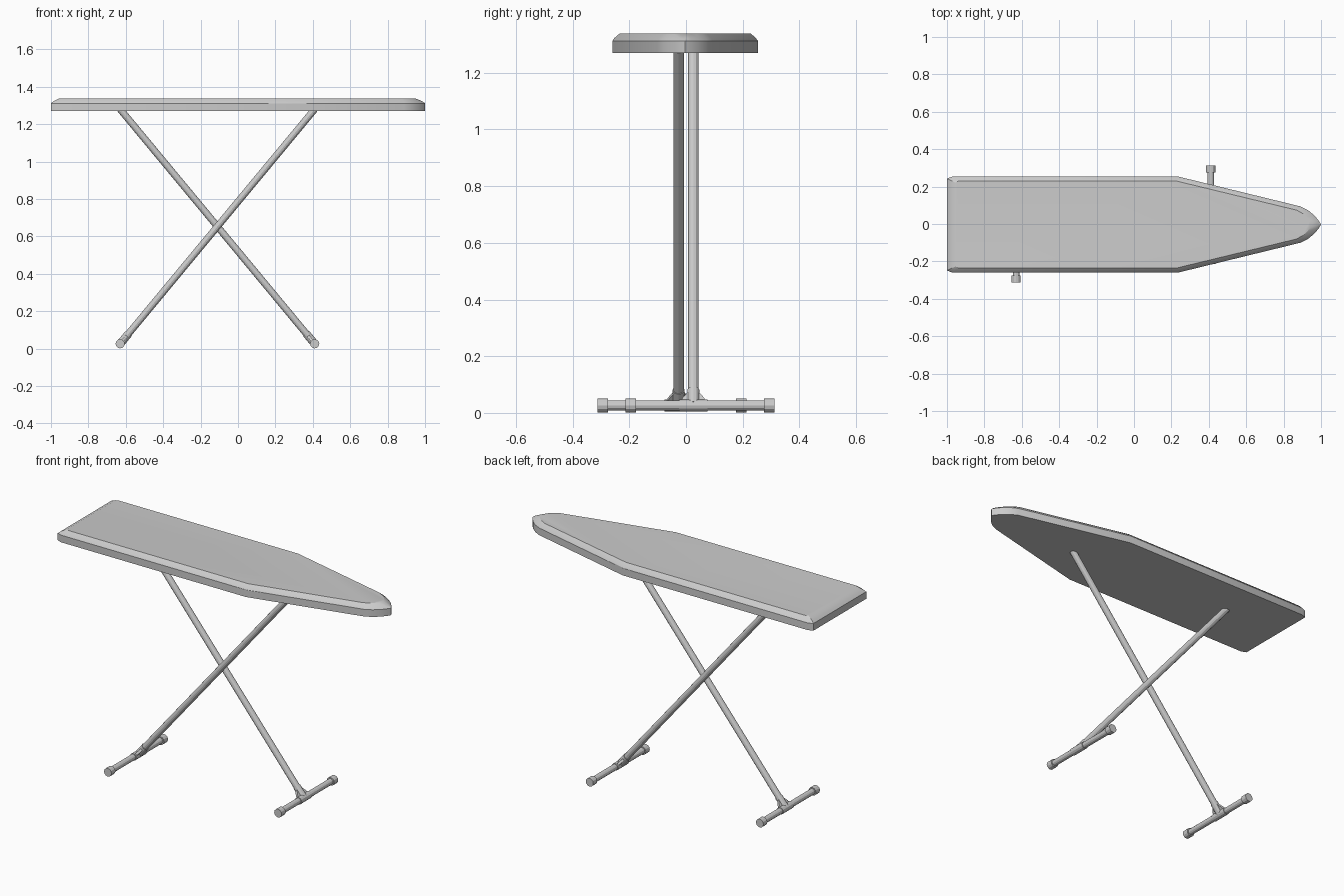
import bpy
import bmesh
from mathutils import Vector, Matrix

cube = bpy.data.objects.get("Cube")
if cube:
    bpy.data.objects.remove(cube, do_unlink=True)

GREY = (0.6, 0.6, 0.6, 1)
mat = bpy.data.materials.new("light grey")
mat.use_nodes = True
mat.diffuse_color = GREY
mat.node_tree.nodes["Principled BSDF"].inputs["Base Color"].default_value = GREY


def add_object(name, bm):
    bmesh.ops.recalc_face_normals(bm, faces=bm.faces)
    mesh = bpy.data.meshes.new(name)
    bm.to_mesh(mesh)
    bm.free()
    mesh.materials.append(mat)
    obj = bpy.data.objects.new(name, mesh)
    bpy.context.collection.objects.link(obj)
    bpy.ops.object.select_all(action='DESELECT')
    obj.select_set(True)
    bpy.context.view_layer.objects.active = obj
    bpy.ops.object.shade_smooth_by_angle(angle=0.5)
    return obj


def loft(name, rings):
    """Join closed rings of points and cap both ends."""
    bm = bmesh.new()
    loops = [[bm.verts.new(p) for p in ring] for ring in rings]
    for low, high in zip(loops, loops[1:]):
        for i in range(len(low)):
            j = (i + 1) % len(low)
            bm.faces.new((low[i], low[j], high[j], high[i]))
    bm.faces.new(loops[0])
    bm.faces.new(loops[-1])
    return add_object(name, bm)


def tube(name, start, end, radius, sides=12):
    a, b = Vector(start), Vector(end)
    turn = (b - a).to_track_quat('Z', 'Y').to_matrix().to_4x4()
    bm = bmesh.new()
    bmesh.ops.create_cone(bm, cap_ends=True, segments=sides, radius1=radius, radius2=radius,
                          depth=(b - a).length,
                          matrix=Matrix.Translation((a + b) / 2) @ turn)
    return add_object(name, bm)


# Board: half outlines from the square tail to the rounded nose, mirrored across y
MID_Y = -0.003
outer = [(-1, 0.246), (-0.97, 0.257), (0.235, 0.257), (0.89, 0.097),
         (0.93, 0.077), (0.965, 0.048), (0.988, 0.02), (1, 0)]
inner = [(-0.955, 0.224), (-0.94, 0.232), (0.23, 0.232), (0.87, 0.077),
         (0.9, 0.06), (0.925, 0.04), (0.94, 0.018), (0.948, 0)]


def ring(half, z):
    pts = half + [(x, -y) for x, y in reversed(half[:-1])]
    return [(x, y + MID_Y, z) for x, y in pts]


shoulder = [(a[0] * 0.7 + b[0] * 0.3, a[1] * 0.7 + b[1] * 0.3) for a, b in zip(outer, inner)]
loft("board", [ring(outer, 1.27), ring(outer, 1.312), ring(shoulder, 1.323), ring(inner, 1.338)])

# Two crossed legs, each the half-turn of the other, with a foot bar below
CENTRE_X, REACH, FOOT_Z = -0.11, 0.52, 0.026
for s, side in ((1, "nose"), (-1, "tail")):
    foot_x, leg_y, foot_y = CENTRE_X + s * REACH, s * 0.026, s * 0.049
    bottom = Vector((foot_x, leg_y, FOOT_Z))
    top = Vector((CENTRE_X - s * REACH, leg_y, 1.28))
    along = (top - bottom).normalized()
    tube(side + "_leg", bottom, top, 0.0185)

    # Foot bar with a sleeve in the middle and a cap on each end
    tube(side + "_foot_bar", (foot_x, foot_y - 0.25, FOOT_Z), (foot_x, foot_y + 0.25, FOOT_Z), 0.0175)
    tube(side + "_foot_sleeve", (foot_x, leg_y - 0.05, FOOT_Z), (foot_x, leg_y + 0.05, FOOT_Z), 0.021)
    for e, end in ((1, "back"), (-1, "front")):
        tube(f"{side}_{end}_cap", (foot_x, foot_y + e * 0.226, FOOT_Z),
             (foot_x, foot_y + e * 0.263, FOOT_Z), 0.0245)

    # Socket around the leg, braced by a tapering gusset plate
    tube(side + "_leg_socket", bottom, bottom + along * 0.07, 0.0215)
    across = Vector((0, 1, 0))
    thick = along.cross(across) * 0.007
    profile = [(-0.044, 0.01), (0.044, 0.01), (0.038, 0.03), (0.018, 0.058), (-0.018, 0.058), (-0.038, 0.03)]
    plate = [bottom + across * y + along * d for y, d in profile]
    loft(side + "_gusset", [[p - thick for p in plate], [p + thick for p in plate]])
